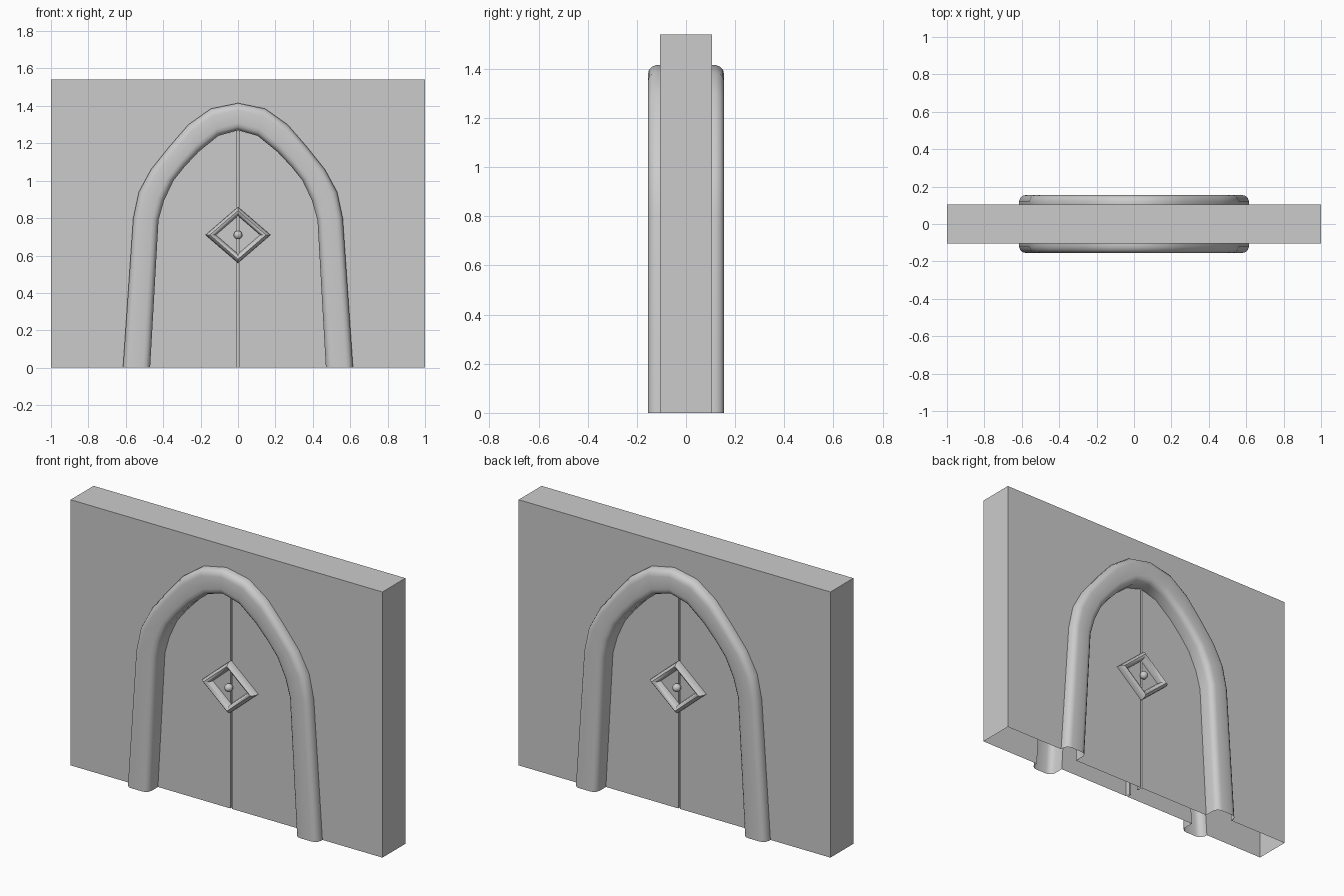
import bpy, bmesh, math

if "Cube" in bpy.data.objects:
    bpy.data.objects.remove(bpy.data.objects["Cube"])

WALL_Y, DOOR_Y, TOP = 0.105, 0.062, 1.54
GAP, GAP_DEPTH = 0.005, 0.03

# Left half of the arch, ground to peak: outer and inner edges
OUTER = [(-.615, 0), (-.56, .80), (-.53, .94), (-.465, 1.06), (-.365, 1.185),
         (-.265, 1.30), (-.145, 1.385), (0, 1.415)]
INNER = [(-.47, 0), (-.425, .79), (-.395, .895), (-.345, 1.0), (-.285, 1.075),
         (-.21, 1.155), (-.105, 1.24), (0, 1.27)]


def full(half):
    return half + [(-x, z) for x, z in reversed(half[:-1])]


def finish(name, bm, smooth=None):
    bmesh.ops.remove_doubles(bm, verts=bm.verts, dist=1e-5)
    bmesh.ops.recalc_face_normals(bm, faces=bm.faces)
    # orient open shells outward, away from the wall's middle plane
    s = sum(f.normal.y * f.calc_center_median().y * f.calc_area() for f in bm.faces)
    if s < 0:
        bmesh.ops.reverse_faces(bm, faces=bm.faces)
    me = bpy.data.meshes.new(name)
    bm.to_mesh(me)
    bm.free()
    ob = bpy.data.objects.new(name, me)
    bpy.context.collection.objects.link(ob)
    if smooth:
        bpy.ops.object.select_all(action='DESELECT')
        bpy.context.view_layer.objects.active = ob
        ob.select_set(True)
        bpy.ops.object.shade_smooth_by_angle(angle=math.radians(smooth))
    return ob


def poly(bm, pts):
    bm.faces.new([bm.verts.new(p) for p in pts])


def loft(bm, rows, closed=False):
    vs = [[bm.verts.new(p) for p in r] for r in rows]
    n = len(vs[0])
    for a, b in zip(vs, vs[1:]):
        for i in range(n if closed else n - 1):
            j = (i + 1) % n
            bm.faces.new((a[i], a[j], b[j], b[i]))


# Wall: open underneath, arched opening on both faces
bm = bmesh.new()
for s in (-1, 1):
    outline = [(-1, 0), (-1, TOP), (1, TOP), (1, 0)] + full(OUTER)[::-1]
    poly(bm, [(x, s * WALL_Y, z) for x, z in outline])
loft(bm, [[(x, y, z) for x, z in ((-1, 0), (-1, TOP), (1, TOP), (1, 0))]
          for y in (-WALL_Y, WALL_Y)])
finish("wall", bm)

# Cross-sections: (fraction from outer to inner edge, depth)
ARCH = [(0, .105), (0, .122), (.05, .14), (.14, .151), (.26, .155),
        (.74, .155), (.86, .151), (.95, .14), (1, .122), (1, DOOR_Y)]
FRAME = [(0, 0), (.03, .016), (.18, .032), (.42, .04), (.65, .036),
         (.88, .022), (1, 0)]

for s, side in ((-1, "front"), (1, "back")):
    # Rounded arch moulding
    bm = bmesh.new()
    loft(bm, [[(a[0] + (b[0] - a[0]) * t, s * y, a[1] + (b[1] - a[1]) * t)
               for a, b in zip(full(OUTER), full(INNER))] for t, y in ARCH])
    finish(side + "_arch", bm, 40)

    # Pair of door leaves with a narrow seam groove
    bm = bmesh.new()
    for m in (-1, 1):
        leaf = INNER[:-1] + [(-GAP, 1.268), (-GAP, 0)]
        poly(bm, [(m * x, s * DOOR_Y, z) for x, z in leaf])
    deep = DOOR_Y - GAP_DEPTH
    loft(bm, [[(x, s * y, z) for x, y in
               ((-GAP, DOOR_Y), (-GAP, deep), (GAP, deep), (GAP, DOOR_Y))]
              for z in (0, 1.268)])
    finish(side + "_doors", bm)

    # Diamond frame
    bm = bmesh.new()
    loft(bm, [[(cx * (.174 - .056 * t), s * (DOOR_Y + h), .71 + cz * (.15 - .048 * t))
               for cx, cz in ((1, 0), (0, 1), (-1, 0), (0, -1))] for t, h in FRAME],
         closed=True)
    finish(side + "_diamond_frame", bm, 40)

    # Small round knob
    bpy.ops.mesh.primitive_uv_sphere_add(segments=16, ring_count=10, radius=.023,
                                         location=(0, s * (DOOR_Y + .023), .71))
    bpy.context.object.name = side + "_knob"
    bpy.ops.object.shade_smooth()
